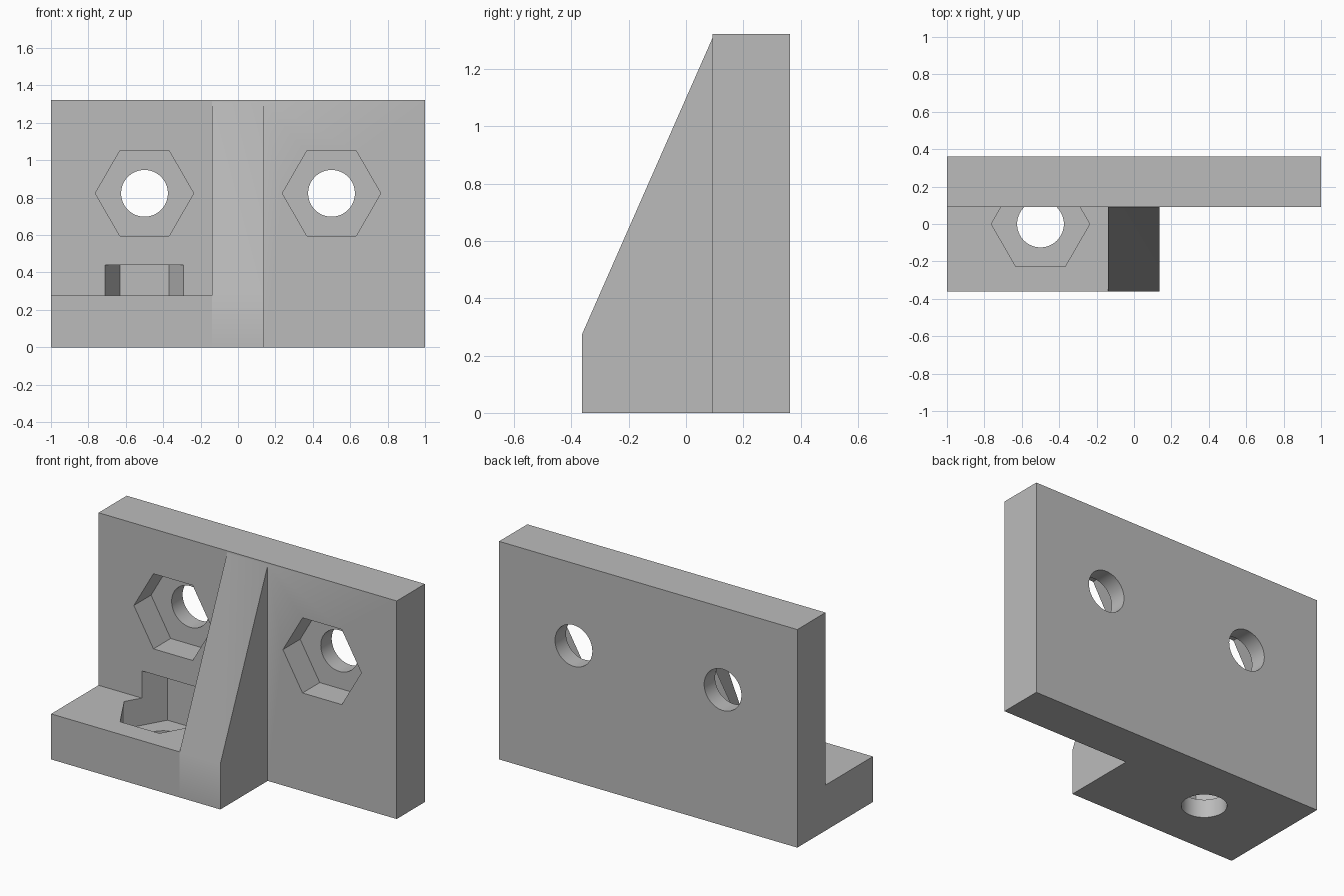
import bpy, bmesh, math
from mathutils import Vector

cube = bpy.data.objects.get("Cube")
if cube:
    bpy.data.objects.remove(cube, do_unlink=True)

# Shared grey plastic
grey = bpy.data.materials.new("plain grey")
grey.use_nodes = True
colour = (0.5, 0.5, 0.5, 1)
grey.diffuse_color = colour
grey.node_tree.nodes["Principled BSDF"].inputs["Base Color"].default_value = colour


def prism(name, points, direction):
    """Extrude a closed polygon along a direction vector."""
    bm = bmesh.new()
    face = bm.faces.new([bm.verts.new(p) for p in points])
    ext = bmesh.ops.extrude_face_region(bm, geom=[face])
    moved = [g for g in ext["geom"] if isinstance(g, bmesh.types.BMVert)]
    bmesh.ops.translate(bm, verts=moved, vec=direction)
    bmesh.ops.recalc_face_normals(bm, faces=bm.faces)
    mesh = bpy.data.meshes.new(name)
    bm.to_mesh(mesh)
    bm.free()
    mesh.materials.append(grey)
    obj = bpy.data.objects.new(name, mesh)
    bpy.context.collection.objects.link(obj)
    return obj


def side_profile(name, yz, x0, x1):
    return prism(name, [(x0, y, z) for y, z in yz], (x1 - x0, 0, 0))


def ngon_cutter(name, centre, radius, sides, u, v, direction):
    """Regular polygon spanned by axes u and v, extruded along direction."""
    pts = []
    for i in range(sides):
        a = math.tau * i / sides
        pts.append(Vector(centre) + radius * (math.cos(a) * Vector(u) + math.sin(a) * Vector(v)))
    return prism(name, pts, direction)


def combine(target, other, operation):
    mod = target.modifiers.new(other.name, 'BOOLEAN')
    mod.operation, mod.solver, mod.object = operation, 'EXACT', other
    bpy.context.view_layer.objects.active = target
    bpy.ops.object.modifier_apply(modifier=mod.name)
    bpy.data.objects.remove(other, do_unlink=True)


X, Y, Z = (1, 0, 0), (0, 1, 0), (0, 0, 1)
BACK, FACE, FRONT = 0.362, 0.092, -0.362
TOP, FOOT = 1.322, 0.276
RIB_LEFT, RIB_RIGHT = 0.135, -0.138
HOLE_R, NUT_R, NUT_DEPTH = 0.125, 0.263, 0.165
BOLT_X, BOLT_Z = 0.5, 0.823

# Foot and back wall share one L-shaped profile; the wall carries on past the rib
bracket = side_profile("bracket", [(FRONT, 0), (BACK, 0), (BACK, TOP), (FACE, TOP),
                                   (FACE, FOOT), (FRONT, FOOT)], -1, RIB_RIGHT)
wall = side_profile("wall_extension", [(FACE, 0), (BACK, 0), (BACK, TOP), (FACE, TOP)],
                    RIB_RIGHT, 1)
rib = side_profile("rib", [(FRONT, 0), (FACE, 0), (FACE, TOP - 0.015), (FRONT, FOOT)],
                   RIB_RIGHT, RIB_LEFT)
combine(bracket, wall, 'UNION')
combine(bracket, rib, 'UNION')

# Bolt holes and hexagonal nut pockets in the wall
for x in (-BOLT_X, BOLT_X):
    combine(bracket, ngon_cutter("nut_pocket", (x, FACE - 0.05, BOLT_Z), NUT_R, 6, X, Z,
                                 (0, NUT_DEPTH + 0.05, 0)), 'DIFFERENCE')
    combine(bracket, ngon_cutter("bolt_hole", (x, FACE, BOLT_Z), HOLE_R, 64, X, Z,
                                 (0, 0.5, 0)), 'DIFFERENCE')

# Foot pocket also bites into the wall above the foot
floor = FOOT - NUT_DEPTH
combine(bracket, ngon_cutter("foot_nut_pocket", (-BOLT_X, 0, floor), NUT_R, 6, X, Y,
                             (0, 0, 2 * NUT_DEPTH)), 'DIFFERENCE')
combine(bracket, ngon_cutter("foot_bolt_hole", (-BOLT_X, 0, -0.1), HOLE_R, 64, X, Y,
                             (0, 0, 0.1 + floor + 0.05)), 'DIFFERENCE')

# Smooth hole walls, crisp edges
bpy.ops.object.select_all(action='DESELECT')
bracket.select_set(True)
bpy.context.view_layer.objects.active = bracket
bpy.ops.object.shade_smooth_by_angle(angle=math.radians(30))
